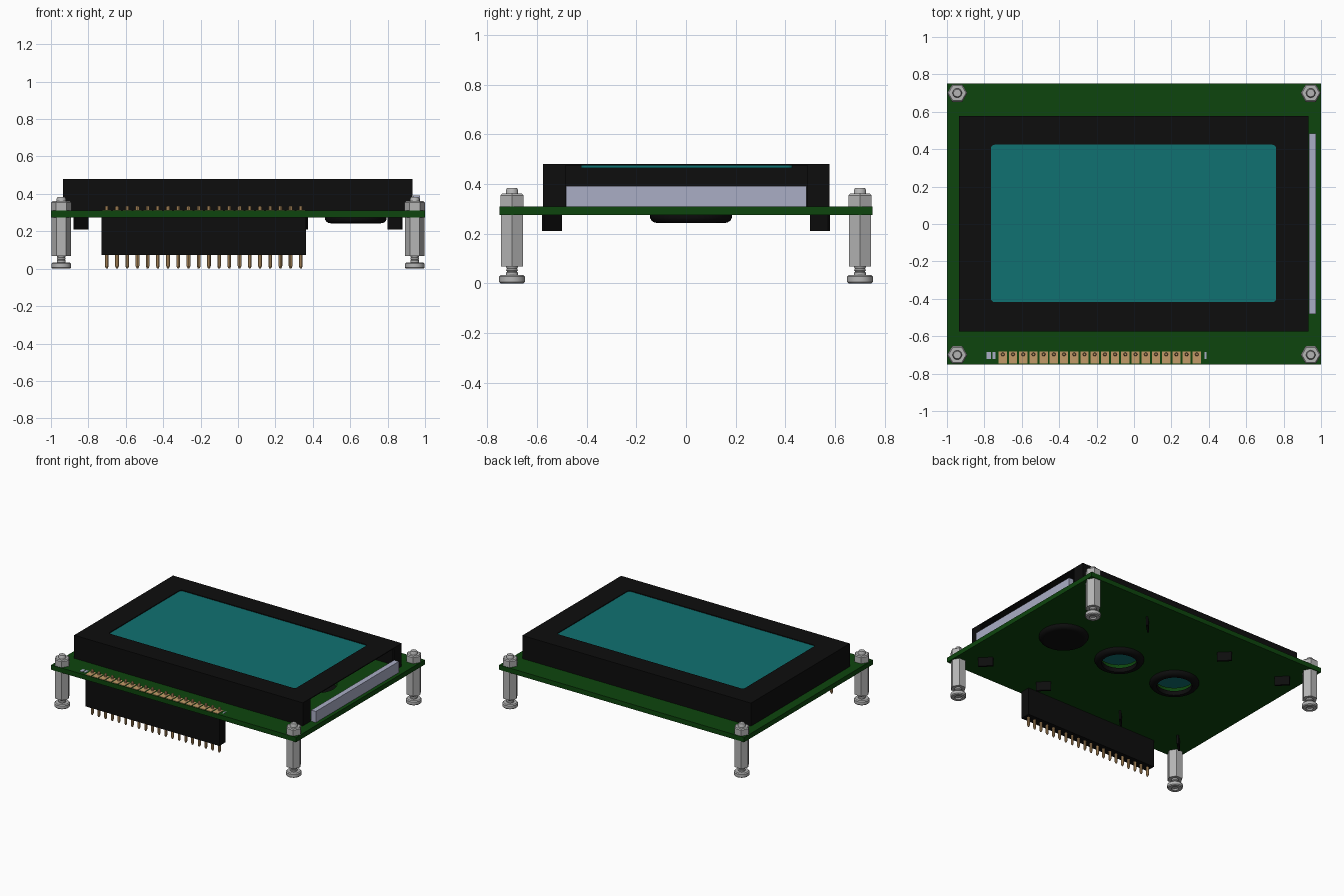
import bpy, bmesh, math
from mathutils import Matrix

if "Cube" in bpy.data.objects:
    bpy.data.objects.remove(bpy.data.objects["Cube"], do_unlink=True)


def material(name, r, g, b):
    m = bpy.data.materials.new(name)
    m.use_nodes = True
    m.diffuse_color = (r, g, b, 1)
    m.node_tree.nodes["Principled BSDF"].inputs["Base Color"].default_value = (r, g, b, 1)
    return m


GREEN = material("board green", 0.004, 0.060, 0.004)
BLACK = material("black plastic", 0.004, 0.004, 0.004)
TEAL = material("screen teal", 0.005, 0.165, 0.165)
LILAC = material("backlight lilac", 0.40, 0.42, 0.56)
GOLD = material("contact gold", 0.55, 0.33, 0.14)
STEEL = material("steel", 0.46, 0.46, 0.46)


def finish(name, bm, mat, smooth=False):
    bmesh.ops.recalc_face_normals(bm, faces=bm.faces)
    me = bpy.data.meshes.new(name)
    bm.to_mesh(me)
    bm.free()
    ob = bpy.data.objects.new(name, me)
    bpy.context.collection.objects.link(ob)
    if mat:
        me.materials.append(mat)
    if smooth:
        select(ob)
        bpy.ops.object.shade_smooth_by_angle(angle=math.radians(35))
    return ob


def select(ob):
    bpy.ops.object.select_all(action='DESELECT')
    ob.select_set(True)
    bpy.context.view_layer.objects.active = ob


def add_box(bm, x0, x1, y0, y1, z0, z1, turn=0):
    mat = (Matrix.Translation(((x0 + x1) / 2, (y0 + y1) / 2, (z0 + z1) / 2))
           @ Matrix.Rotation(turn, 4, 'Z') @ Matrix.Diagonal((x1 - x0, y1 - y0, z1 - z0, 1)))
    bmesh.ops.create_cube(bm, size=1, matrix=mat)


def box(name, mat, *dims):
    bm = bmesh.new()
    add_box(bm, *dims)
    return finish(name, bm, mat)


def add_lathe(bm, profile, x, y, sides, closed=False):
    """Spin (radius, z) points around a vertical axis; open ends are capped."""
    rings = [[bm.verts.new((x + r * math.cos(math.tau * i / sides),
                            y + r * math.sin(math.tau * i / sides), z))
              for i in range(sides)] for r, z in profile]
    pairs = list(zip(rings, rings[1:]))
    if closed:
        pairs.append((rings[-1], rings[0]))
    else:
        bm.faces.new(rings[0])
        bm.faces.new(rings[-1])
    for a, b in pairs:
        for i in range(sides):
            j = (i + 1) % sides
            bm.faces.new((a[i], a[j], b[j], b[i]))


def rounded_slab(name, mat, x0, x1, y0, y1, z0, z1, r):
    bm = bmesh.new()
    pts = []
    for cx, cy, start in ((x1 - r, y1 - r, 0), (x0 + r, y1 - r, 90),
                          (x0 + r, y0 + r, 180), (x1 - r, y0 + r, 270)):
        for k in range(5):
            a = math.radians(start + 22.5 * k)
            pts.append(bm.verts.new((cx + r * math.cos(a), cy + r * math.sin(a), z0)))
    face = bm.faces.new(pts)
    top = bmesh.ops.extrude_face_region(bm, geom=[face])["geom"]
    bmesh.ops.translate(bm, vec=(0, 0, z1 - z0),
                        verts=[v for v in top if isinstance(v, bmesh.types.BMVert)])
    return finish(name, bm, mat)


def cut(ob, cutter):
    mod = ob.modifiers.new("cut", 'BOOLEAN')
    mod.operation = 'DIFFERENCE'
    mod.solver = 'EXACT'
    mod.object = cutter
    cutter.hide_render = True
    select(ob)
    bpy.ops.object.modifier_apply(modifier=mod.name)
    bpy.data.objects.remove(cutter, do_unlink=True)


# Circuit board with three round openings
CHIPS = ((0.63, 0.02), (0.145, 0.02), (-0.335, 0.02))
board = box("circuit_board", GREEN, -1, 1, -0.75, 0.75, 0.275, 0.31)
bm = bmesh.new()
for x, y in CHIPS:
    add_lathe(bm, [(0.135, 0.2), (0.135, 0.4)], x, y, 40)
cut(board, finish("board_cutter", bm, None))

# Round chip covers below the board: one sealed, two open rings
OUTER = [(0.165, 0.276), (0.165, 0.264), (0.158, 0.252), (0.147, 0.245), (0.135, 0.243)]
for i, (x, y) in enumerate(CHIPS):
    bm = bmesh.new()
    if i == 0:
        add_lathe(bm, OUTER, x, y, 40)
    else:
        add_lathe(bm, OUTER + [(0.118, 0.243), (0.118, 0.276)], x, y, 40, closed=True)
    finish(f"chip_cover_{i + 1}", bm, BLACK, smooth=True)

# Hollow display frame: window on top, slot in the side by the backlight
frame = box("display_frame", BLACK, -0.935, 0.932, -0.575, 0.578, 0.309, 0.48)
cut(frame, box("hollow_cutter", None, -0.92, 0.917, -0.56, 0.563, 0.25, 0.474))
cut(frame, box("slot_cutter", None, 0.85, 1.0, -0.485, 0.488, 0.25, 0.474))
cut(frame, rounded_slab("window_cutter", None, -0.765, 0.76, -0.418, 0.424, 0.44, 0.52, 0.02))
rounded_slab("screen", TEAL, -0.77, 0.765, -0.423, 0.429, 0.465, 0.4745, 0.02)
box("backlight", LILAC, 0.935, 0.973, -0.482, 0.485, 0.309, 0.392)

# Twisted locking tabs of the frame
bm = bmesh.new()
for sy in (-1, 1):
    for x in (-0.84, -0.335, 0.335, 0.84):
        turn = math.radians(45 if x * sy > 0 else -45)
        add_box(bm, x - 0.05, x + 0.05, sy * 0.54 - 0.007, sy * 0.54 + 0.007, 0.21, 0.28, turn)
finish("frame_tabs", bm, BLACK)

# Pin header with twenty pins and solder pads
box("header_block", BLACK, -0.73, 0.364, -0.737, -0.663, 0.072, 0.275)
pins, pads = bmesh.new(), bmesh.new()
for i in range(20):
    x = -0.7015 + 0.0546 * i
    add_lathe(pins, [(0.005, 0.002), (0.010, 0.014), (0.010, 0.33), (0.006, 0.336)], x, -0.697, 8)
    add_box(pads, x - 0.022, x + 0.022, -0.746, -0.682, 0.308, 0.313)
finish("header_pins", pins, GOLD)
finish("solder_pads", pads, GOLD)

# Small printed marks at both ends of the pad row
bm = bmesh.new()
for x, w in ((-0.776, 0.012), (-0.748, 0.008), (0.382, 0.005)):
    add_box(bm, x - w, x + w, -0.722, -0.685, 0.308, 0.312)
finish("row_marks", bm, LILAC)

# Corner standoffs: round foot screw, hex spacer, hex nut and bolt end
for sx, side in ((-1, "right"), (1, "left")):
    for sy, end in ((-1, "front"), (1, "back")):
        x, y = sx * 0.945, sy * 0.70
        tag = f"{end}_{side}"
        bm = bmesh.new()
        add_lathe(bm, [(0.024, 0.012), (0.024, 0.0), (0.046, 0.0), (0.052, 0.006), (0.052, 0.027),
                       (0.046, 0.034), (0.024, 0.034), (0.024, 0.043), (0.020, 0.048),
                       (0.024, 0.053), (0.020, 0.059), (0.024, 0.065), (0.024, 0.075)], x, y, 24)
        finish("foot_screw_" + tag, bm, STEEL, smooth=True)
        bm = bmesh.new()
        add_lathe(bm, [(0.052, 0.068), (0.052, 0.276)], x, y, 6)
        finish("spacer_" + tag, bm, STEEL)
        bm = bmesh.new()
        add_lathe(bm, [(0.054, 0.309), (0.054, 0.354), (0.047, 0.361)], x, y, 6)
        finish("nut_" + tag, bm, STEEL)
        bm = bmesh.new()
        add_lathe(bm, [(0.025, 0.30), (0.025, 0.375), (0.020, 0.383)], x, y, 20)
        finish("bolt_end_" + tag, bm, STEEL, smooth=True)
